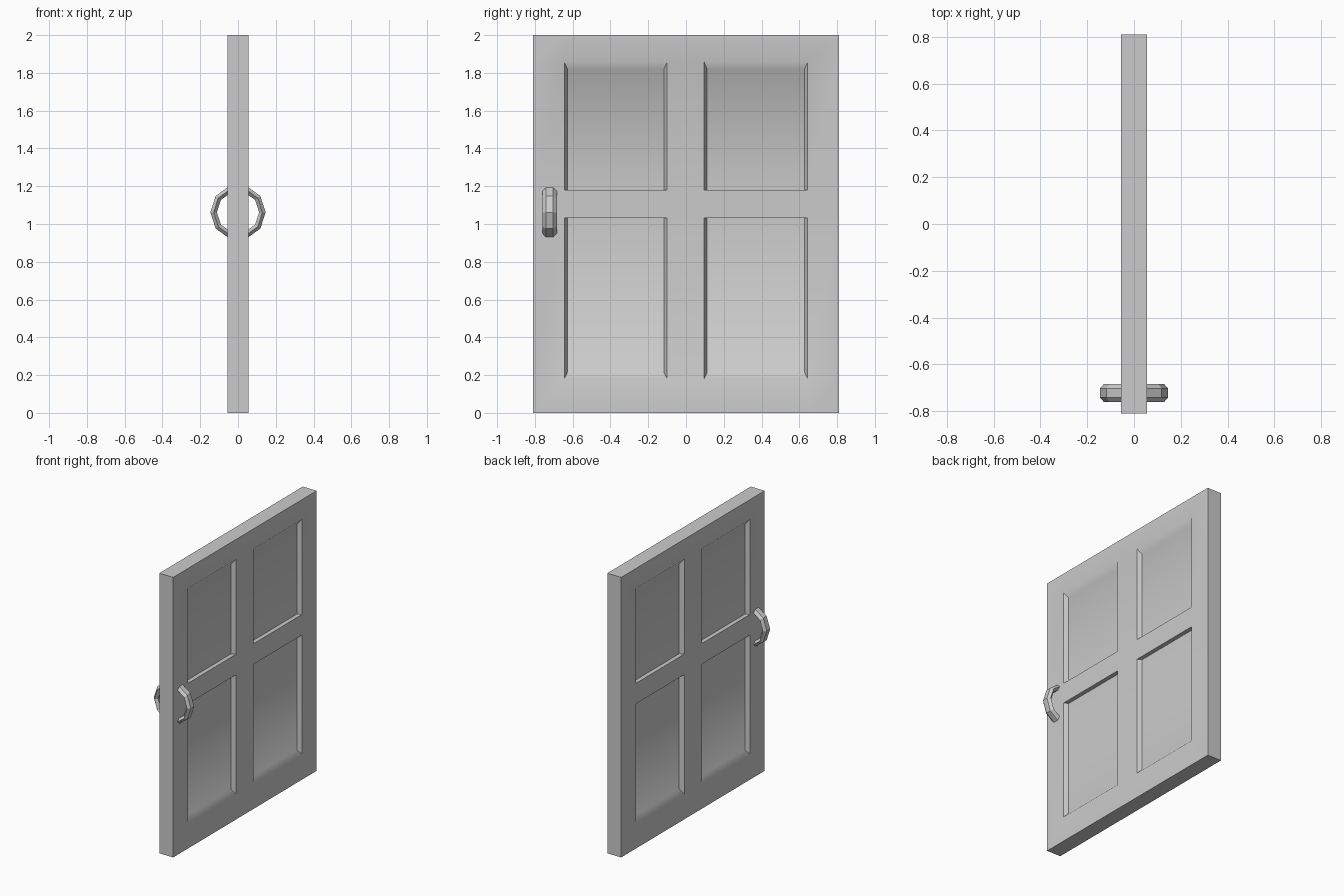
import bpy, bmesh, math

if "Cube" in bpy.data.objects:
    bpy.data.objects.remove(bpy.data.objects["Cube"])

HALF = 0.055      # half the door thickness
FLOOR = 0.025     # x of the recessed panel floor
SLOPE_Y = 0.016   # width of the side slopes of each panel
YS = [-0.81, -0.644, -0.10, 0.096, 0.644, 0.81]
ZS = [0.0, 0.18, 1.033, 1.18, 1.858, 2.0]
# slope heights at the bottom and top of each panel row
ROWS = {1: (0.034, 0.0), 3: (0.0, 0.037)}


def finish(bm, name, angle):
    mesh = bpy.data.meshes.new(name)
    bm.to_mesh(mesh)
    bm.free()
    obj = bpy.data.objects.new(name, mesh)
    bpy.context.collection.objects.link(obj)
    bpy.ops.object.select_all(action='DESELECT')
    obj.select_set(True)
    bpy.context.view_layer.objects.active = obj
    if angle:
        bpy.ops.object.shade_smooth_by_angle(angle=math.radians(angle))
    return obj


# Door leaf: both faces as a grid of rails and stiles with four sunken panels
bm = bmesh.new()
for side in (-1, 1):
    grid = [[bm.verts.new((side * HALF, y, z)) for z in ZS] for y in YS]
    for i in range(5):
        for j in range(5):
            rim = [grid[i][j], grid[i + 1][j], grid[i + 1][j + 1], grid[i][j + 1]]
            if i in (1, 3) and j in ROWS:
                low, high = ROWS[j]
                y0, y1 = YS[i] + SLOPE_Y, YS[i + 1] - SLOPE_Y
                z0, z1 = ZS[j] + low, ZS[j + 1] - high
                inner = [bm.verts.new((side * FLOOR, y, z))
                         for y, z in ((y0, z0), (y1, z0), (y1, z1), (y0, z1))]
                bm.faces.new(inner)
                for k in range(4):
                    n = (k + 1) % 4
                    bm.faces.new((rim[k], rim[n], inner[n], inner[k]))
            else:
                bm.faces.new(rim)
# Door edges join the two faces
bmesh.ops.bridge_loops(bm, edges=[e for e in bm.edges if e.is_boundary])
bmesh.ops.recalc_face_normals(bm, faces=bm.faces)
finish(bm, "door_leaf", 45)

# Handle: ten-sided ring with a flattened six-sided section, through the door
SEG, SECT = 10, 6
bm = bmesh.new()
rings = []
for i in range(SEG):
    a = math.tau * i / SEG
    ring = []
    for k in range(SECT):
        b = math.tau * k / SECT
        r = 0.129 + 0.02 * math.sin(b)
        ring.append(bm.verts.new((r * math.cos(a), -0.722 + 0.038 * math.cos(b),
                                  1.062 + r * math.sin(a))))
    rings.append(ring)
for i in range(SEG):
    p, q = rings[i], rings[(i + 1) % SEG]
    for k in range(SECT):
        n = (k + 1) % SECT
        bm.faces.new((p[k], p[n], q[n], q[k]))
bmesh.ops.recalc_face_normals(bm, faces=bm.faces)
finish(bm, "ring_handle", 0)
